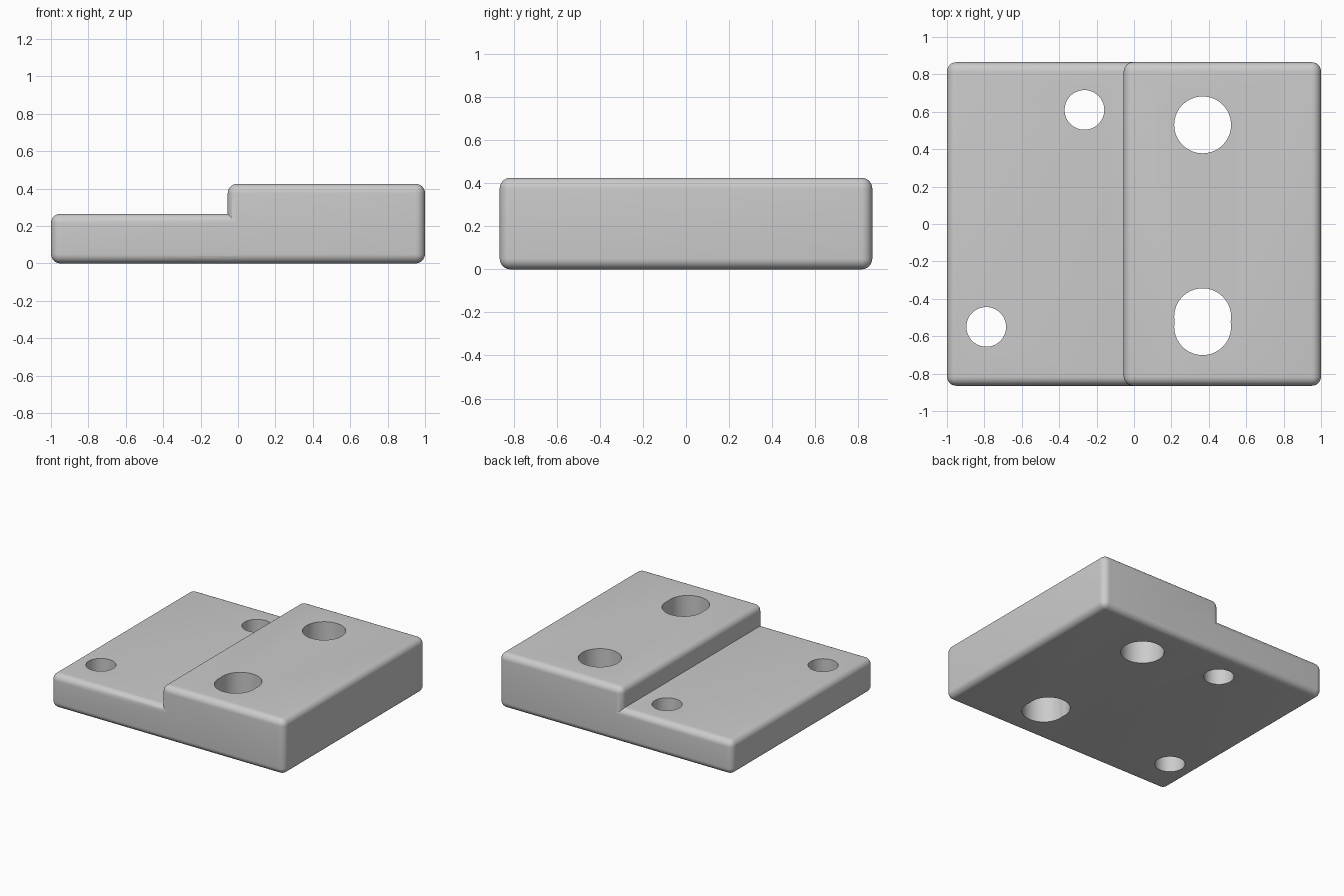
import bpy
import math

cube = bpy.data.objects.get("Cube")
if cube:
    bpy.data.objects.remove(cube, do_unlink=True)

DEPTH = 0.865
RADIUS = 0.05

grey = bpy.data.materials.new("plain grey")
grey.use_nodes = True
colour = (0.6, 0.6, 0.6, 1)
grey.diffuse_color = colour
grey.node_tree.nodes["Principled BSDF"].inputs["Base Color"].default_value = colour


def apply(obj, modifier):
    bpy.ops.object.select_all(action="DESELECT")
    bpy.context.view_layer.objects.active = obj
    obj.select_set(True)
    bpy.ops.object.modifier_apply(modifier=modifier.name)


def rounded_slab(name, x0, x1, height):
    bpy.ops.mesh.primitive_cube_add(size=1, location=((x0 + x1) / 2, 0, height / 2))
    obj = bpy.context.object
    obj.name = name
    obj.scale = (x1 - x0, 2 * DEPTH, height)
    bpy.ops.object.transform_apply(location=True, scale=True)
    bevel = obj.modifiers.new("round", "BEVEL")
    bevel.width = RADIUS
    bevel.segments = 8
    apply(obj, bevel)
    obj.data.materials.clear()
    obj.data.materials.append(grey)
    return obj


def combine(obj, tool, operation):
    mod = obj.modifiers.new(operation.lower(), "BOOLEAN")
    mod.object = tool
    mod.operation = operation
    mod.solver = "EXACT"
    apply(obj, mod)
    bpy.data.objects.remove(tool, do_unlink=True)


# Low plate merged with the taller block
plate = rounded_slab("stepped_plate", -1, 0.5, 0.265)
block = rounded_slab("raised_block", -0.055, 1, 0.425)
combine(plate, block, "UNION")

# Through holes: two small, one large, and two overlapping ones forming a slot
holes = [(-0.265, 0.61, 0.106), (-0.79, -0.55, 0.106),
         (0.367, 0.53, 0.152), (0.367, -0.496, 0.152), (0.367, -0.549, 0.152)]
for x, y, r in holes:
    bpy.ops.mesh.primitive_cylinder_add(vertices=64, radius=r, depth=2, location=(x, y, 0))
    cutter = bpy.context.object
    cutter.name = "hole_cutter"
    cutter.hide_render = True
    cutter.data.materials.append(grey)
    combine(plate, cutter, "DIFFERENCE")

# Smooth fillets and bores, crisp step and hole rims
bpy.ops.object.select_all(action="DESELECT")
bpy.context.view_layer.objects.active = plate
plate.select_set(True)
bpy.ops.object.shade_smooth_by_angle(angle=math.radians(30))
